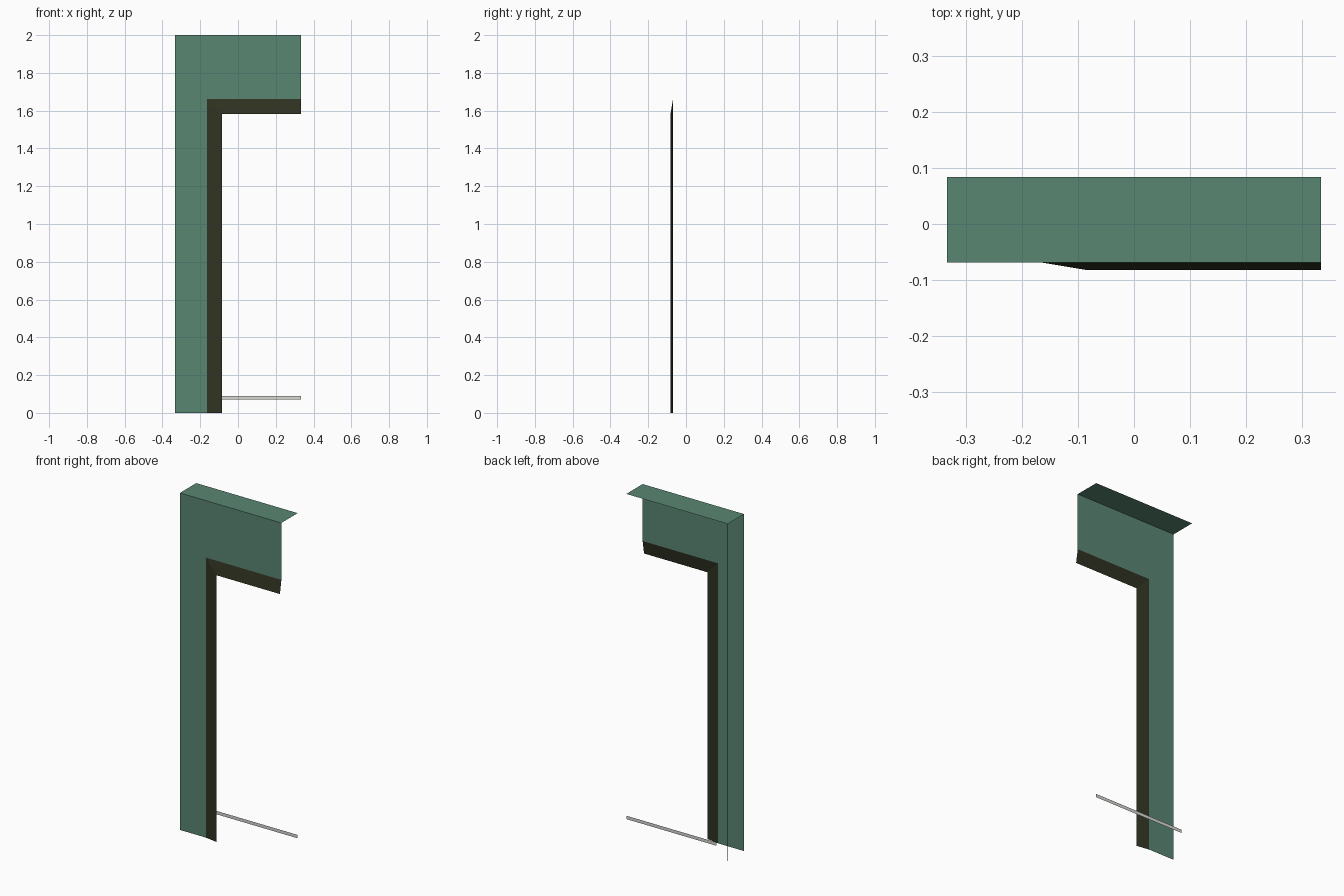
import bpy

cube = bpy.data.objects.get("Cube")
if cube:
    bpy.data.objects.remove(cube, do_unlink=True)


def material(name, color):
    mat = bpy.data.materials.new(name)
    mat.use_nodes = True
    mat.diffuse_color = (*color, 1)
    bsdf = mat.node_tree.nodes["Principled BSDF"]
    bsdf.inputs["Base Color"].default_value = (*color, 1)
    bsdf.inputs["Roughness"].default_value = 0.8
    return mat


def sheet(name, polygons, mat):
    """Object made of flat polygons, each a list of corner points."""
    verts = [p for poly in polygons for p in poly]
    faces, start = [], 0
    for poly in polygons:
        faces.append(range(start, start + len(poly)))
        start += len(poly)
    mesh = bpy.data.meshes.new(name)
    mesh.from_pydata(verts, [], [list(f) for f in faces])
    mesh.materials.append(mat)
    obj = bpy.data.objects.new(name, mesh)
    bpy.context.collection.objects.link(obj)
    return obj


def upright(x0, x1, z0, z1, y):
    return [(x0, y, z0), (x1, y, z0), (x1, y, z1), (x0, y, z1)]


green = material("muted green", (0.10, 0.24, 0.17))
dark = material("dark olive", (0.03, 0.033, 0.016))
pale = material("pale grey", (0.68, 0.68, 0.65))

SIDE, TOP = 0.333, 2.0               # half width and height
FRONT, BACK, LIP = -0.069, 0.084, -0.082
OUT_X, OUT_Z = -0.163, 1.662         # outer corner of the trim
IN_X, IN_Z = -0.085, 1.583           # inner corner of the trim

# L-shaped front wall
sheet("front_panel", [[
    (-SIDE, FRONT, 0), (OUT_X, FRONT, 0), (OUT_X, FRONT, OUT_Z),
    (SIDE, FRONT, OUT_Z), (SIDE, FRONT, TOP), (-SIDE, FRONT, TOP)]], green)

# Flat cover across the top
sheet("top_panel", [[
    (-SIDE, FRONT, TOP), (SIDE, FRONT, TOP),
    (SIDE, BACK, TOP), (-SIDE, BACK, TOP)]], green)

# Sloped trim, mitred at the corner of the opening
sheet("opening_trim", [
    [(OUT_X, FRONT, 0), (IN_X, LIP, 0), (IN_X, LIP, IN_Z), (OUT_X, FRONT, OUT_Z)],
    [(OUT_X, FRONT, OUT_Z), (IN_X, LIP, IN_Z), (SIDE, LIP, IN_Z), (SIDE, FRONT, OUT_Z)],
], dark)

# Low rail and hairline edge at the back
sheet("back_rail", [upright(-0.26, SIDE, 0.07, 0.09, BACK)], pale)
sheet("back_edge", [upright(-SIDE, -SIDE + 0.002, 0, TOP, BACK)], dark)
